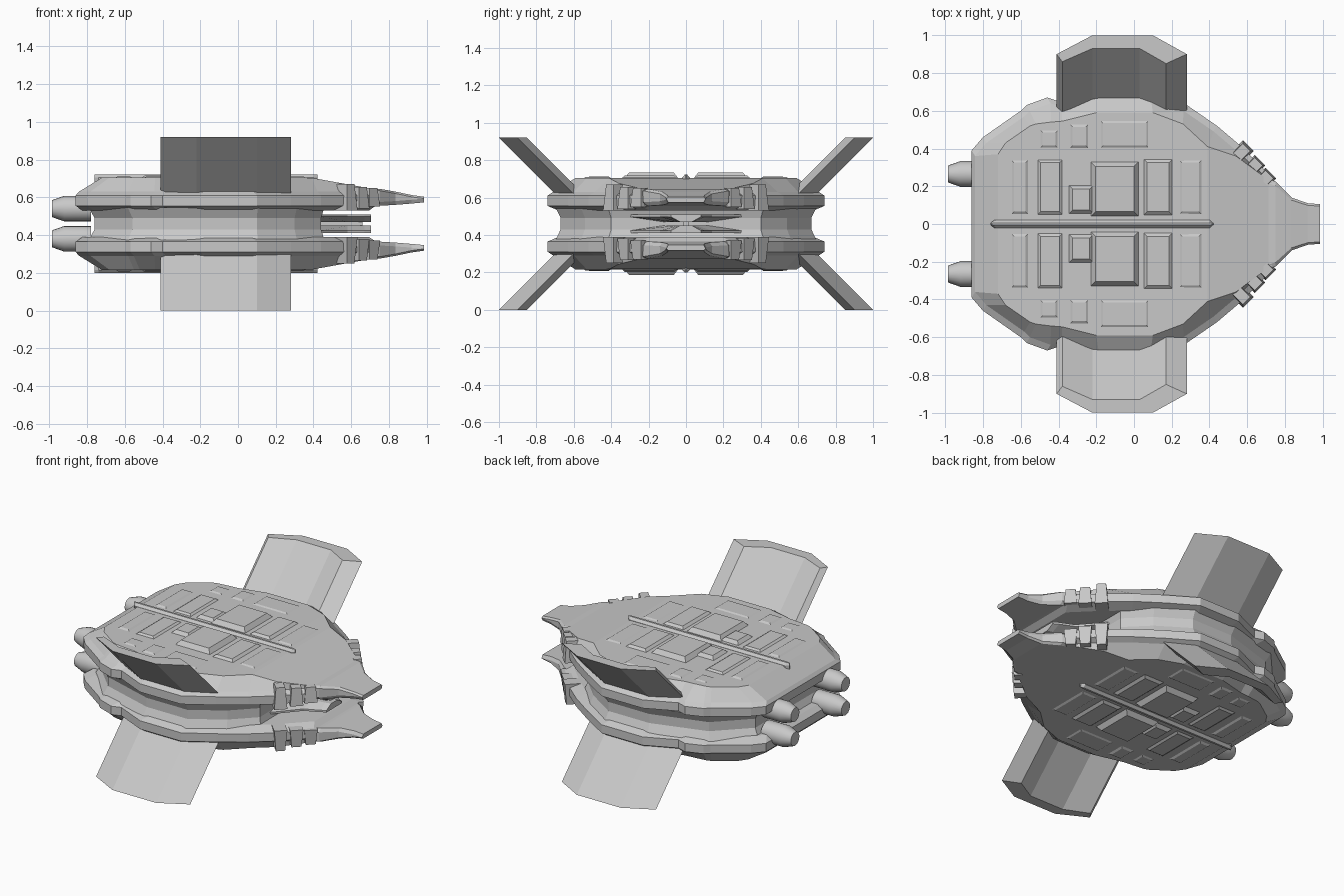
import bpy, bmesh, math
from mathutils import Matrix

if "Cube" in bpy.data.objects:
    bpy.data.objects.remove(bpy.data.objects["Cube"], do_unlink=True)

MID = 0.46  # height of the plane between the twin hulls

grey = bpy.data.materials.new("hull_grey")
grey.use_nodes = True
GREY = (0.58, 0.58, 0.58, 1)
grey.diffuse_color = GREY
grey.node_tree.nodes["Principled BSDF"].inputs["Base Color"].default_value = GREY


def finish(name, bm, both_sides=False):
    """Turn a bmesh into an object mirrored below MID, and across y if asked."""
    bmesh.ops.recalc_face_normals(bm, faces=bm.faces)
    me = bpy.data.meshes.new(name)
    bm.to_mesh(me)
    bm.free()
    me.materials.append(grey)
    ob = bpy.data.objects.new(name, me)
    ob.location.z = MID
    bpy.context.scene.collection.objects.link(ob)
    mirror = ob.modifiers.new("mirror", "MIRROR")
    mirror.use_axis = (False, both_sides, True)
    mirror.use_mirror_merge = False
    return ob


def loft(name, rings, both_sides=False):
    """Join rings of paired points and cap both ends with strips."""
    bm = bmesh.new()
    loops = [[bm.verts.new((x, y, z - MID)) for x, y, z in r] for r in rings]
    n = len(loops[0])
    for a, b in zip(loops, loops[1:]):
        for i in range(n):
            j = (i + 1) % n
            bm.faces.new((a[i], a[j], b[j], b[i]))
    for r in (loops[0], loops[-1]):
        for i in range(n // 2 - 1):
            bm.faces.new((r[i], r[i + 1], r[n - 2 - i], r[n - 1 - i]))
    return finish(name, bm, both_sides)


def full(half):
    """Complete a half outline across y."""
    return half + [(x, -y, z) for x, y, z in reversed(half)]


def level(half, z, inset=0.0):
    """Place a half outline at one height, drawn in toward the middle."""
    return full([(x - math.copysign(inset, x) * 0.6, y - inset, z) for x, y in half])


def block(name, x0, x1, y0, y1, z0, z1, inset, turn=0, both_sides=True):
    """Box with a narrower top, turned about its own centre."""
    bm = bmesh.new()
    bmesh.ops.create_cube(bm, size=1)
    for v in bm.verts:
        s = 2 * inset if v.co.z > 0 else 0
        v.co.x *= x1 - x0 - s
        v.co.y *= y1 - y0 - s
        v.co.z *= z1 - z0
    bm.transform(Matrix.Translation(((x0 + x1) / 2, (y0 + y1) / 2, (z0 + z1) / 2 - MID))
                 @ Matrix.Rotation(math.radians(turn), 4, "Z"))
    return finish(name, bm, both_sides)


# Hull: stepped rim with a chamfered armoured deck
rim = [(-0.86, 0.39), (-0.80, 0.46), (-0.60, 0.60), (-0.57, 0.63), (-0.46, 0.67),
       (-0.40, 0.65), (-0.20, 0.74), (0.10, 0.74), (0.28, 0.63), (0.44, 0.52),
       (0.57, 0.41), (0.73, 0.25)]
deck = [(-0.72, 0.37), (-0.68, 0.43), (-0.55, 0.52), (-0.52, 0.53), (-0.44, 0.54),
        (-0.38, 0.545), (-0.20, 0.59), (0.10, 0.59), (0.26, 0.53), (0.39, 0.41),
        (0.54, 0.36), (0.73, 0.22)]


def deck_height(x):
    return 0.705 if x < 0.38 else 0.705 - (x - 0.38) * 0.18


loft("hull", [
    level(rim, 0.53, 0.06),
    level(rim, 0.555),
    level(rim, 0.61),
    level(rim, 0.63, 0.03),
    full([(x, y, deck_height(x)) for x, y in deck]),
])

# Waist between the hulls, flaring up under the rim
waist = [(-0.76, 0.36), (-0.56, 0.56), (-0.20, 0.67), (0.10, 0.67), (0.30, 0.54),
         (0.44, 0.40)]
loft("waist", [
    level(waist, MID),
    level(waist, 0.49),
    level([(x * 1.04, y * 1.04) for x, y in waist], 0.545),
])

# Forked prow plates in the gap between the hulls
prow = [(0.30, 0.42), (0.44, 0.30), (0.58, 0.14), (0.67, 0.10), (0.705, 0.08)]
loft("prow_plate", [
    full([(x, y * 0.4, 0.47) for x, y in prow]),
    full([(x, y, 0.497) for x, y in prow]),
    full([(x, y, 0.51) for x, y in prow]),
])
block("prow_post", 0.40, 0.66, -0.015, 0.015, 0.455, 0.51, 0, both_sides=False)

# Nose: narrow flared beak
nose = [(0.70, 0.245, 0.555, 0.645), (0.75, 0.225, 0.555, 0.645),
        (0.835, 0.14, 0.56, 0.63), (0.92, 0.11, 0.567, 0.612),
        (0.985, 0.105, 0.573, 0.603)]
loft("nose", [
    full([(x, y * 0.9, lo) for x, y, lo, hi in nose]),
    full([(x, y, lo + 0.02) for x, y, lo, hi in nose]),
    full([(x, y, hi - 0.01) for x, y, lo, hi in nose]),
    full([(x, y * 0.9, hi) for x, y, lo, hi in nose]),
])

# Bow blocks along the front edges of the rim
block("bow_block_rear", 0.53, 0.61, 0.33, 0.43, 0.53, 0.67, 0.012, -45)
block("bow_block_middle", 0.60, 0.68, 0.27, 0.35, 0.54, 0.655, 0.01, -45)
block("bow_block_front", 0.66, 0.74, 0.21, 0.28, 0.55, 0.65, 0.01, -45)

# Fins: arched plates leaning outward
fin_outer = [(-0.41, 0.90), (-0.22, 1.0), (0.10, 1.0), (0.28, 0.90)]
fin_inner = [(0.17, 0.85), (0.03, 0.93), (-0.22, 0.93), (-0.38, 0.86)]
fin = fin_outer + fin_inner
loft("fin", [
    [(x, y - 0.33, 0.59) for x, y in fin],
    [(x, y, 0.92) for x, y in fin],
], both_sides=True)

# Deck armour: low raised panels with sloping sides
panels = [(-0.67, -0.54, 0.03, 0.36, 0.008), (-0.53, -0.36, 0.03, 0.36, 0.010),
          (-0.36, -0.20, 0.04, 0.22, 0.020), (-0.24, 0.035, 0.03, 0.34, 0.028),
          (0.035, 0.22, 0.03, 0.36, 0.014), (0.22, 0.38, 0.03, 0.36, 0.006),
          (-0.52, -0.38, 0.38, 0.52, 0.006), (-0.36, -0.22, 0.38, 0.55, 0.008),
          (-0.20, 0.10, 0.38, 0.57, 0.006)]
for x0, x1, y0, y1, rise in panels:
    block("deck_panel", x0, x1, y0, y1, 0.69, 0.705 + rise, 0.035)

# Keel ridge down the middle of the deck
ridge = [(-0.76, 0.004), (-0.74, 0.022), (0.40, 0.022), (0.42, 0.004)]
loft("deck_ridge", [level(ridge, 0.68), level(ridge, 0.706),
                    full([(x, y * 0.3, 0.722) for x, y in ridge])])

# Engines: tapering nozzles at the stern
bm = bmesh.new()
steps = [(-0.78, 0.068), (-0.92, 0.068), (-0.985, 0.045)]
loops = []
for x, r in steps:
    loops.append([bm.verts.new((x, 0.265 + r * math.cos(a), 0.54 - MID + r * math.sin(a)))
                  for a in (k * math.tau / 20 for k in range(20))])
for a, b in zip(loops, loops[1:]):
    for i in range(20):
        bm.faces.new((a[i], a[i - 1], b[i - 1], b[i]))
bm.faces.new(loops[0])
bm.faces.new(loops[-1])
engine = finish("engine", bm, True)
bpy.ops.object.select_all(action="DESELECT")
engine.select_set(True)
bpy.context.view_layer.objects.active = engine
bpy.ops.object.shade_smooth_by_angle(angle=math.radians(40))
